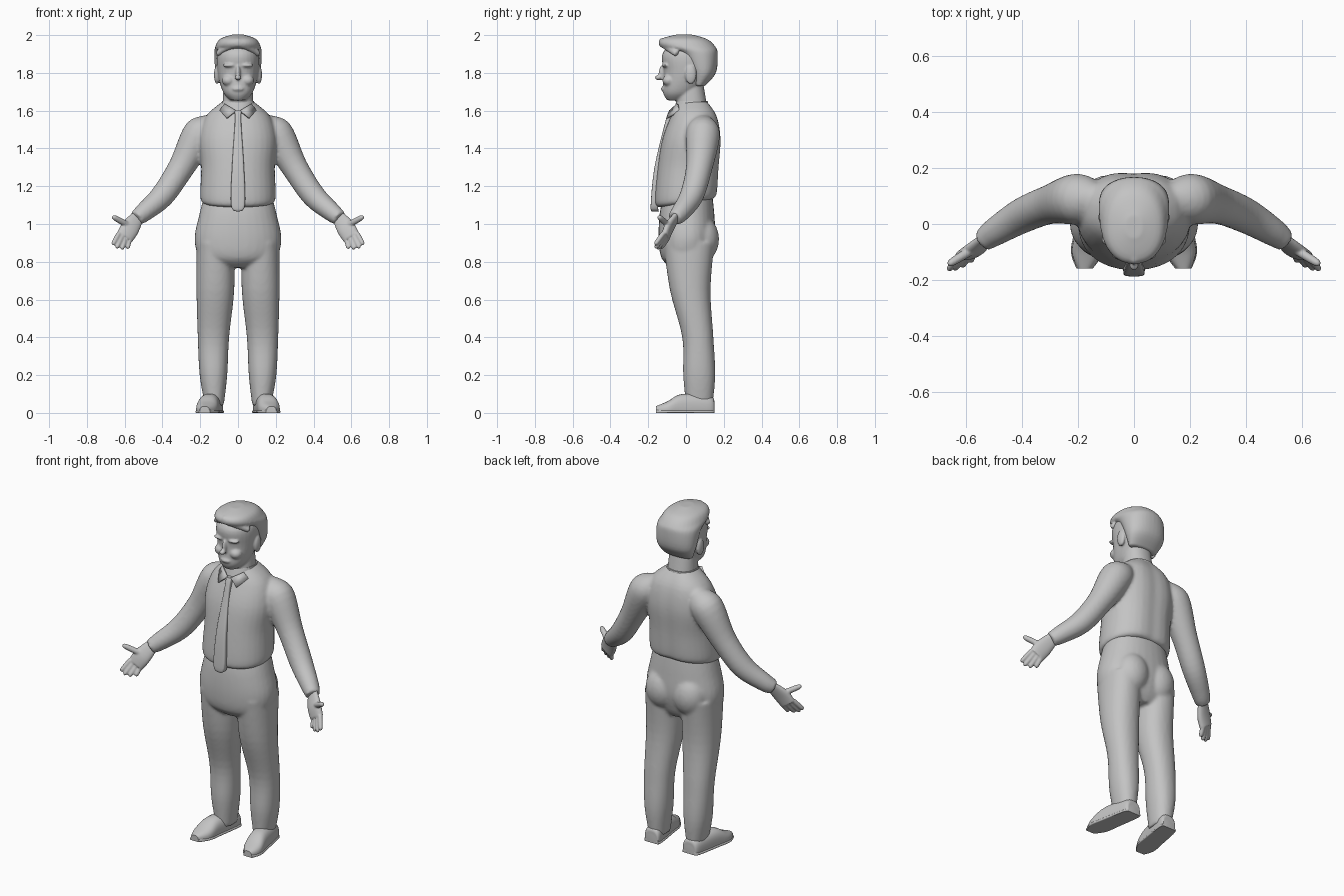
import bpy
import bmesh
import math
from mathutils import Matrix, Vector

default_cube = bpy.data.objects.get("Cube")
if default_cube:
    bpy.data.objects.remove(default_cube)

grey = (0.55, 0.55, 0.55, 1)
material = bpy.data.materials.new("plain grey")
material.use_nodes = True
material.diffuse_color = grey
material.node_tree.nodes["Principled BSDF"].inputs["Base Color"].default_value = grey

SIDES = 32
STEPS = 5
RIGHTWARD, BACKWARD, UPWARD = Matrix.Identity(3)


def level(height, front, back, half_width, x=0):
    """Horizontal cross-section given as centre and two half axes."""
    centre = Vector((x, (front + back) / 2, height))
    return centre, RIGHTWARD * half_width, BACKWARD * ((back - front) / 2)


def along(path, across=BACKWARD, flatten=1):
    """Cross-sections square to a path of (x, y, z, radius) points."""
    points = [Vector(row[:3]) for row in path]
    sections = []
    for index, (point, row) in enumerate(zip(points, path)):
        following = points[min(index + 1, len(points) - 1)]
        previous = points[max(index - 1, 0)]
        tangent = (following - previous).normalized()
        axis = (across - tangent * across.dot(tangent)).normalized() * row[3]
        sections.append((point, axis, tangent.cross(axis) * flatten))
    return sections


def refine(sections):
    """Pass a Catmull-Rom spline through the cross-sections."""
    last = len(sections) - 1
    refined = []
    for index in range(last):
        before, start, end, after = (
            sections[min(max(index + shift, 0), last)] for shift in (-1, 0, 1, 2))
        for step in range(STEPS):
            t = step / STEPS
            refined.append([
                b + (c - a) * t / 2 + (2 * a - 5 * b + 4 * c - d) * t ** 2 / 2
                + (3 * b - a - 3 * c + d) * t ** 3 / 2
                for a, b, c, d in zip(before, start, end, after)])
    return refined + [sections[-1]]


def loft(bm, sections, power=2.2, sides=(1,)):
    """Skin superellipse cross-sections, once for each body side."""
    def bend(value):
        return math.copysign(abs(value) ** (2 / power), value)

    angles = [math.tau * k / SIDES for k in range(SIDES)]
    for side in sides:
        loops = []
        for centre, u, v in refine(sections):
            points = [centre + u * bend(math.cos(a)) + v * bend(math.sin(a)) for a in angles]
            loops.append([bm.verts.new((p.x * side, p.y, p.z)) for p in points])
        for lower, upper in zip(loops, loops[1:]):
            for k in range(SIDES):
                bm.faces.new((lower[k - 1], lower[k], upper[k], upper[k - 1]))
        bm.faces.new(loops[0])
        bm.faces.new(loops[-1])


def ball(bm, position, size, sides=(1,)):
    for side in sides:
        x, y, z = position
        place = Matrix.Translation((x * side, y, z)) @ Matrix.Diagonal((*size, 1))
        bmesh.ops.create_uvsphere(bm, u_segments=24, v_segments=16, radius=1, matrix=place)


def finger(bm, base, tip, radius):
    profile = ((0, 1), (0.5, 1), (0.88, 0.85), (1, 0.35))
    path = [(*base.lerp(tip, t), radius * scale) for t, scale in profile]
    loft(bm, along(path), power=2, sides=BOTH)


def finish(name, bm, voxel=None):
    """Make the object; a voxel size fuses overlapping forms into one skin."""
    bmesh.ops.recalc_face_normals(bm, faces=bm.faces)
    mesh = bpy.data.meshes.new(name)
    bm.to_mesh(mesh)
    bm.free()
    mesh.materials.append(material)
    mesh.shade_smooth()
    result = bpy.data.objects.new(name, mesh)
    bpy.context.collection.objects.link(result)
    if voxel:
        fuse = result.modifiers.new("fuse", 'REMESH')
        fuse.mode = 'VOXEL'
        fuse.voxel_size = voxel
        fuse.use_smooth_shade = True
        relax = result.modifiers.new("relax", 'SMOOTH')
        relax.factor = 0.5
        relax.iterations = 4
    else:
        mesh.set_sharp_from_angle(angle=math.radians(40))
    return result


BOTH = (1, -1)

# Shirt: torso with a raised back hem and spine hollow, plus sleeves
shirt = bmesh.new()
loft(shirt, [
    level(1.11, front=-.14, back=.15, half_width=.18),
    level(1.14, front=-.165, back=.17, half_width=.2),
    level(1.3, front=-.15, back=.18, half_width=.195),
    level(1.45, front=-.125, back=.19, half_width=.205),
    level(1.57, front=-.08, back=.17, half_width=.17),
    level(1.65, front=-.04, back=.12, half_width=.08)])
for vert in shirt.verts:
    hem_weight = min(max((1.3 - vert.co.z) / .2, 0), 1)
    vert.co.z += vert.co.y * hem_weight / 6
    if vert.co.y > .05:
        vert.co.y -= .01 * math.exp(-(vert.co.x / .05) ** 2)
loft(shirt, along([(.12, .09, 1.54, .05), (.2, .09, 1.48, .09), (.3, .07, 1.3, .07),
                   (.4, .03, 1.15, .063), (.5, -.03, 1.06, .05), (.54, -.06, 1.03, .04)]),
     power=2, sides=BOTH)
finish("shirt", shirt, voxel=.01)

# Hands: palm, four fanned fingers and an outward thumb
hands = bmesh.new()
palm_axis = Vector((.8, -.1, .5))
loft(hands, along([(.53, -.05, 1.04, .035), (.57, -.09, .98, .05), (.6, -.11, .93, .047)],
                  across=palm_axis, flatten=.45), sides=BOTH)
first_knuckle, last_knuckle = Vector((.63, -.12, .95)), Vector((.575, -.1, .92))
first_tip, last_tip = Vector((.664, -.165, .89)), Vector((.585, -.135, .87))
for k in range(4):
    knuckle = first_knuckle.lerp(last_knuckle, k / 3)
    tip = first_tip.lerp(last_tip, k / 3)
    reach = 1.2 if k in (1, 2) else 1
    finger(hands, knuckle, knuckle + (tip - knuckle) * reach, radius=.013)
finger(hands, Vector((.575, -.09, .99)), Vector((.665, -.145, 1.04)), radius=.016)
finish("hands", hands, voxel=.005)

# Trousers: hips, seat and legs
trousers = bmesh.new()
loft(trousers, [
    level(.77, front=-.08, back=.1, half_width=.1),
    level(.82, front=-.13, back=.13, half_width=.2),
    level(.92, front=-.145, back=.155, half_width=.23),
    level(1.05, front=-.14, back=.15, half_width=.205),
    level(1.15, front=-.12, back=.14, half_width=.18)])
ball(trousers, (.09, .085, .92), size=(.1, .09, .12), sides=BOTH)
loft(trousers, [
    level(.04, front=0, back=.14, half_width=.05, x=.125),
    level(.2, front=-.015, back=.155, half_width=.073, x=.13),
    level(.4, front=-.02, back=.145, half_width=.083, x=.13),
    level(.65, front=-.085, back=.13, half_width=.1, x=.12),
    level(.9, front=-.12, back=.15, half_width=.1, x=.12)], sides=BOTH)
finish("trousers", trousers, voxel=.01)

# Shoes: uppers and flat soles, toes turned out
shoe_outline = ((.15, .03, .05), (.13, .05, .09), (-.02, .055, .1),
                (-.1, .055, .06), (-.16, .025, .035))
for name, rim, tallest in (("shoe_uppers", 0, 1), ("shoe_soles", .004, .02)):
    shoes = bmesh.new()
    sections = []
    for y, half_width, top in shoe_outline:
        height = min(top, tallest)
        centre = Vector((.15 - y / 6, y, height * .3))
        sections.append((centre, RIGHTWARD * (half_width + rim), UPWARD * height * .7))
    loft(shoes, sections, power=2.5, sides=BOTH)
    for vert in shoes.verts:
        vert.co.z = max(vert.co.z, 0)
    finish(name, shoes)

# Head: neck, skull and facial features
head = bmesh.new()
loft(head, [level(1.58, front=-.06, back=.12, half_width=.085),
            level(1.75, front=-.04, back=.09, half_width=.075)])
loft(head, [
    level(1.655, front=-.1, back=0, half_width=.04),
    level(1.7, front=-.122, back=.06, half_width=.08),
    level(1.8, front=-.118, back=.14, half_width=.108),
    level(1.9, front=-.125, back=.15, half_width=.11),
    level(1.97, front=-.06, back=.1, half_width=.07)])
nose_bridge, nose_tip, mouth = (0, -.125, 1.8), (0, -.147, 1.775), (0, -.12, 1.715)
brow, cheek, ear = (.045, -.11, 1.84), (.05, -.09, 1.76), (.112, .025, 1.79)
ball(head, nose_bridge, size=(.013, .02, .04))
ball(head, nose_tip, size=(.018, .018, .013))
ball(head, mouth, size=(.03, .013, .012))
ball(head, brow, size=(.036, .02, .01), sides=BOTH)
ball(head, cheek, size=(.035, .035, .03), sides=BOTH)
ball(head, ear, size=(.015, .03, .05), sides=BOTH)
finish("head", head, voxel=.006)

# Hair: swept cap with a rolled fringe
hair = bmesh.new()
loft(hair, [
    level(1.73, front=.04, back=.1, half_width=.09),
    level(1.8, front=.02, back=.158, half_width=.118),
    level(1.9, front=-.04, back=.168, half_width=.126),
    level(1.94, front=-.135, back=.155, half_width=.12),
    level(1.98, front=-.13, back=.11, half_width=.095),
    level(2.003, front=-.05, back=.03, half_width=.03)])
loft(hair, along([(-.11, -.05, 1.9, .015), (0, -.12, 1.96, .026), (.11, -.05, 1.9, .015)],
                 across=RIGHTWARD + UPWARD))
finish("hair", hair, voxel=.007)

# Collar: band around the neck with two folded points
collar_band = bmesh.new()
loft(collar_band, [level(1.59, front=-.07, back=.13, half_width=.1),
                   level(1.65, front=-.05, back=.115, half_width=.085)])
finish("collar_band", collar_band)
collar_points = bmesh.new()
for side in BOTH:
    outline = ((.01, -.085, 1.6), (.06, -.1, 1.56), (.095, -.035, 1.6), (.07, -.045, 1.635))
    collar_points.faces.new(
        [collar_points.verts.new((x * side, y, z)) for x, y, z in outline])
flaps = finish("collar_points", collar_points)
cloth = flaps.modifiers.new("cloth", 'SOLIDIFY')
cloth.thickness = .01
cloth.offset = 0

# Tie: knot, blade and pointed tip
tie = bmesh.new()
blade = ((1.6, -.09, .02), (1.54, -.11, .017), (1.3, -.167, .032),
         (1.1, -.187, .037), (1.065, -.18, .005))
loft(tie, [level(z, front=y, back=y + .04, half_width=w) for z, y, w in blade], power=5)
finish("tie", tie)
